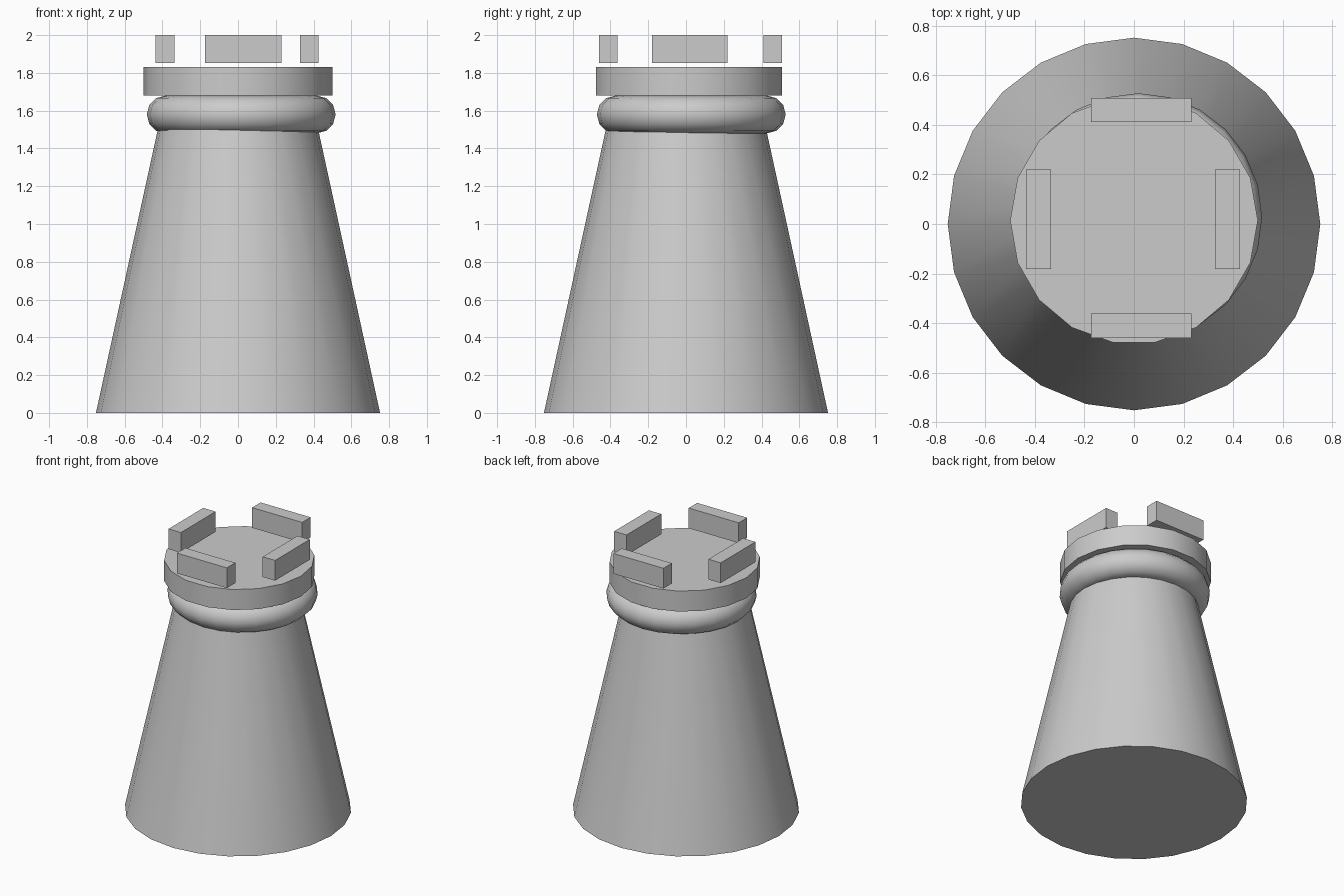
import bpy
from math import radians, pi

if "Cube" in bpy.data.objects:
    bpy.data.objects.remove(bpy.data.objects["Cube"])


def smooth(name):
    ob = bpy.context.object
    ob.name = name
    bpy.ops.object.shade_smooth_by_angle(angle=radians(35))
    return ob


def frustum(name, sides, r1, r2, z0, z1, y=0.0):
    # quarter turn puts a corner on the x axis
    bpy.ops.mesh.primitive_cone_add(vertices=sides, radius1=r1, radius2=r2, depth=z1 - z0,
                                    location=(0, y, (z0 + z1) / 2), rotation=(0, 0, pi / 2))
    return smooth(name)


def block(name, x, y, sx, sy, z0, z1):
    bpy.ops.mesh.primitive_cube_add(size=1, location=(x, y, (z0 + z1) / 2))
    ob = bpy.context.object
    ob.name = name
    ob.scale = (sx, sy, z1 - z0)
    bpy.ops.object.transform_apply(location=False, rotation=False, scale=True)


# tapered tower body
frustum("tower_body", 24, 0.752, 0.403, 0.0, 1.6)

# rounded collar, slightly off centre
bpy.ops.mesh.primitive_torus_add(major_segments=24, minor_segments=12, major_radius=0.4,
                                 minor_radius=0.1, location=(0.017, 0.028, 1.58))
smooth("collar_ring")

# flat platform
frustum("platform", 18, 0.5, 0.5, 1.68, 1.83, 0.015)

# four floating battlements
for side, x in (("left", -0.386), ("right", 0.377)):
    block("battlement_" + side, x, 0.02, 0.1, 0.402, 1.852, 2.0)
for side, y in (("front", -0.411), ("back", 0.46)):
    block("battlement_" + side, 0.029, y, 0.405, 0.098, 1.852, 2.0)
